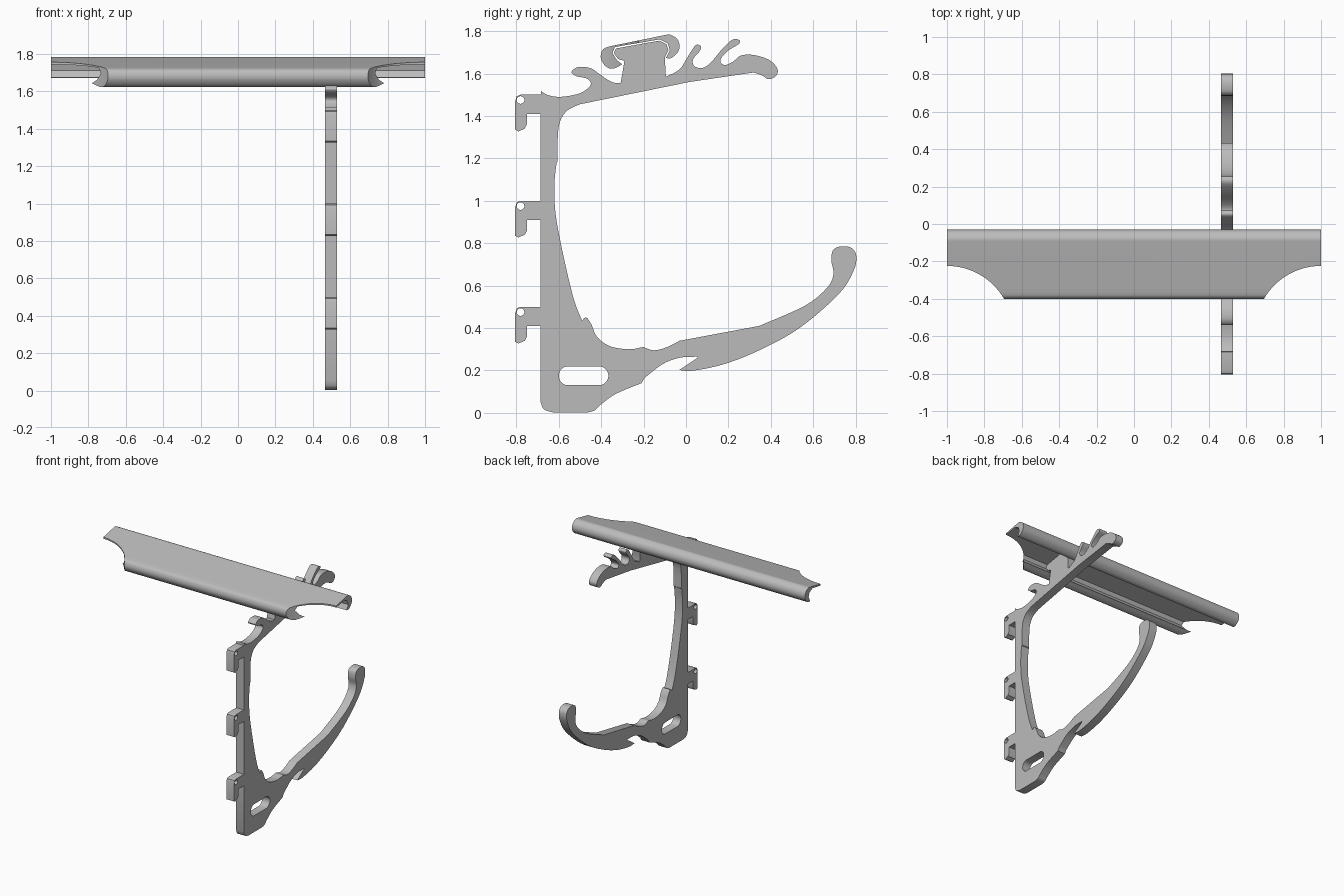
import bpy, bmesh, math
from mathutils import Matrix, Vector

if "Cube" in bpy.data.objects:
    bpy.data.objects.remove(bpy.data.objects["Cube"])

grey = bpy.data.materials.new("plain_grey")
grey.use_nodes = True
grey.diffuse_color = (0.5, 0.5, 0.5, 1)
grey.node_tree.nodes["Principled BSDF"].inputs["Base Color"].default_value = (0.5, 0.5, 0.5, 1)


def smooth_run(points, steps=5):
    """Smooth open path through the points; a two-point run stays straight."""
    pts = [Vector(p) for p in points]
    if len(pts) < 3:
        return pts
    padded = [pts[0]] + pts + [pts[-1]]
    path = []
    for a, b, c, d in zip(padded, padded[1:], padded[2:], padded[3:]):
        for i in range(steps):
            t = i / steps
            path.append(0.5 * (2 * b + (c - a) * t + (2 * a - 5 * b + 4 * c - d) * t ** 2
                               + (3 * b - a - 3 * c + d) * t ** 3))
    return path + [pts[-1]]


def join_runs(runs):
    """Outline from smooth runs that meet at corners."""
    return [p for run in runs for p in smooth_run(run)]


def slot(y, z, half_length, radius, count=24):
    """Round-ended hole; with no length it is a circle."""
    path = []
    for i in range(count):
        a = math.tau * (i + 0.5) / count
        shift = math.copysign(half_length, math.cos(a))
        path.append(Vector((y + shift + radius * math.cos(a), z + radius * math.sin(a))))
    return path


def extrude_profile(name, outlines, x_centre, half_width):
    """Solid from outlines in hundredths of a unit in the side plane, holes included."""
    curve = bpy.data.curves.new(name, "CURVE")
    curve.dimensions = "2D"
    curve.fill_mode = "BOTH"
    curve.extrude = half_width
    for outline in outlines:
        spline = curve.splines.new("POLY")
        spline.points.add(len(outline) - 1)
        for point, (y, z) in zip(spline.points, outline):
            point.co = (y / 100, z / 100, 0, 1)
        spline.use_cyclic_u = True
    temp = bpy.data.objects.new(name + "_path", curve)
    bpy.context.collection.objects.link(temp)
    mesh = bpy.data.meshes.new_from_object(temp.evaluated_get(bpy.context.evaluated_depsgraph_get()))
    bpy.data.objects.remove(temp)
    # Stand the profile up: its width runs along x
    mesh.transform(Matrix(((0, 0, 1, x_centre), (1, 0, 0, 0), (0, 1, 0, 0), (0, 0, 0, 1))))
    bm = bmesh.new()
    bm.from_mesh(mesh)
    bmesh.ops.remove_doubles(bm, verts=bm.verts, dist=0.0001)
    bmesh.ops.recalc_face_normals(bm, faces=bm.faces)
    bm.to_mesh(mesh)
    bm.free()
    mesh.materials.clear()
    mesh.materials.append(grey)
    obj = bpy.data.objects.new(name, mesh)
    bpy.context.collection.objects.link(obj)
    return obj


def shade(obj):
    bpy.ops.object.select_all(action="DESELECT")
    obj.select_set(True)
    bpy.context.view_layer.objects.active = obj
    bpy.ops.object.shade_smooth_by_angle(angle=math.radians(35))


# Foot of the bracket and the underside up to the barb
foot = [
    [(-68.5, 5), (-67, 1.7), (-63, .3)],
    [(-46, .3), (-43, 1.2), (-40, 4), (-33, 9), (-21, 14)],
    [(-19.5, 16.5), (-11, 23), (-3, 26), (5.5, 26.5)],
    [(5.5, 26), (1, 23), (-2, 21), (-3, 20.3)],
]
# Curved lower hook, out to the tip and back
lower_hook = [
    [(-2, 20), (4, 20), (18, 23), (34.5, 29.5), (53.5, 40), (72, 56), (79, 67), (80.3, 74),
     (78, 77.8), (73.5, 78.5), (69.5, 77), (68.5, 72), (69.5, 65.5), (66.5, 59), (56, 50.5), (34.5, 41)],
    [(-3, 34), (-9, 31), (-15, 29.5), (-20, 31)],
    [(-20.5, 31), (-27, 30), (-36, 31.5), (-42, 36), (-44.5, 41.5), (-47, 45), (-49, 43.5)],
]
# Inner side of the spine, then the straight underside of the arm
spine = [
    [(-49, 43.5), (-53, 54), (-58, 75), (-61.5, 94), (-62, 108), (-61, 118)],
    [(-60.5, 118.5), (-60.5, 129), (-59.5, 137), (-56, 142.5), (-50, 145.5)],
    [(1.6, 156), (32, 160.5)],
]
# Rounded nose and the two curled prongs on the arm
prongs = [
    [(32, 160.5), (36, 159), (39, 157.3), (42.6, 159), (43, 162.5), (39, 166.5), (32, 168.7),
     (26, 168.5), (22, 165.5), (18, 164), (16.2, 166.3), (19.5, 170.5), (24.7, 173.8), (25.2, 175.7),
     (22, 176), (17, 171.5), (12, 165.5), (8, 162.7), (4, 163.4), (3.3, 166.7), (6.4, 170.5),
     (7, 172.8), (4.5, 173.3), (.7, 167.7), (-3, 162), (-9, 158.7)],
]
# Clip head that carries the rail, then the small rear curl
clip_head = [
    [(-9.5, 158.7), (-10, 167.7)],
    [(-8.3, 171), (-9.2, 173.8)],
    [(-12.5, 175.5), (-33, 171.8)],
    [(-34, 169.6), (-32, 166.8)],
    [(-29, 166), (-30.8, 155.5)],
    [(-31, 155.5), (-35, 156), (-40.5, 159.5), (-45, 162.5), (-51, 163), (-54, 160.6), (-51.5, 158.7),
     (-46.5, 157.5), (-45, 154.5), (-50, 150.7), (-59, 149), (-65, 149.8), (-68.3, 151.7)],
]

# Hanging tabs down the back edge, repeated at equal spacing
tabs, holes = [], [slot(-48.3, 17.5, 7.2, 4.5)]
for top in (150, 100, 50):
    tabs += [
        [(-68.5, top), (-78, top)],
        [(-79.8, top - .7), (-80.5, top - 3)],
        [(-80.5, top - 16.5), (-79, top - 17.3)],
        [(-76, top - 16), (-75, top - 14)],
        [(-75, top - 9), (-68.5, top - 9)],
    ]
    holes.append(slot(-78, top - 2.5, 0, 1.8))

bracket_outline = join_runs(foot + lower_hook + spine + prongs + clip_head + tabs)
bracket = extrude_profile("shelf_bracket", [bracket_outline] + holes, 0.497, 0.033)
shade(bracket)

# Rail: sloped channel with fat rounded lips around the clip head
rail_runs = [
    [(-30, 164.3), (-34.5, 162.3), (-38, 163.5), (-40.2, 167.5), (-39, 171.5), (-35, 173)],
    [(-10.5, 178), (-7.5, 178.3), (-4.2, 176.3), (-3, 173), (-4, 169.8), (-7, 167.3), (-9.5, 167.3)],
    [(-7.6, 171), (-8.6, 174.2)],
    [(-12.3, 176.1), (-33.5, 172.5)],
    [(-34.7, 169.6), (-32.5, 166.2)],
]
rail = extrude_profile("top_rail", [join_runs(rail_runs)], 0, 1)

# Scoop the front corner off both ends of the rail
for side in (-1, 1):
    bpy.ops.mesh.primitive_cylinder_add(vertices=96, radius=0.352, depth=1, location=(side, -0.576, 1.7))
    cutter = bpy.context.object
    cutter.name = "corner_cutter"
    cutter.hide_render = True
    cut = rail.modifiers.new("corner_cut", "BOOLEAN")
    cut.operation = "DIFFERENCE"
    cut.object = cutter
    bpy.context.view_layer.objects.active = rail
    bpy.ops.object.modifier_apply(modifier=cut.name)
    bpy.data.objects.remove(cutter)
shade(rail)
